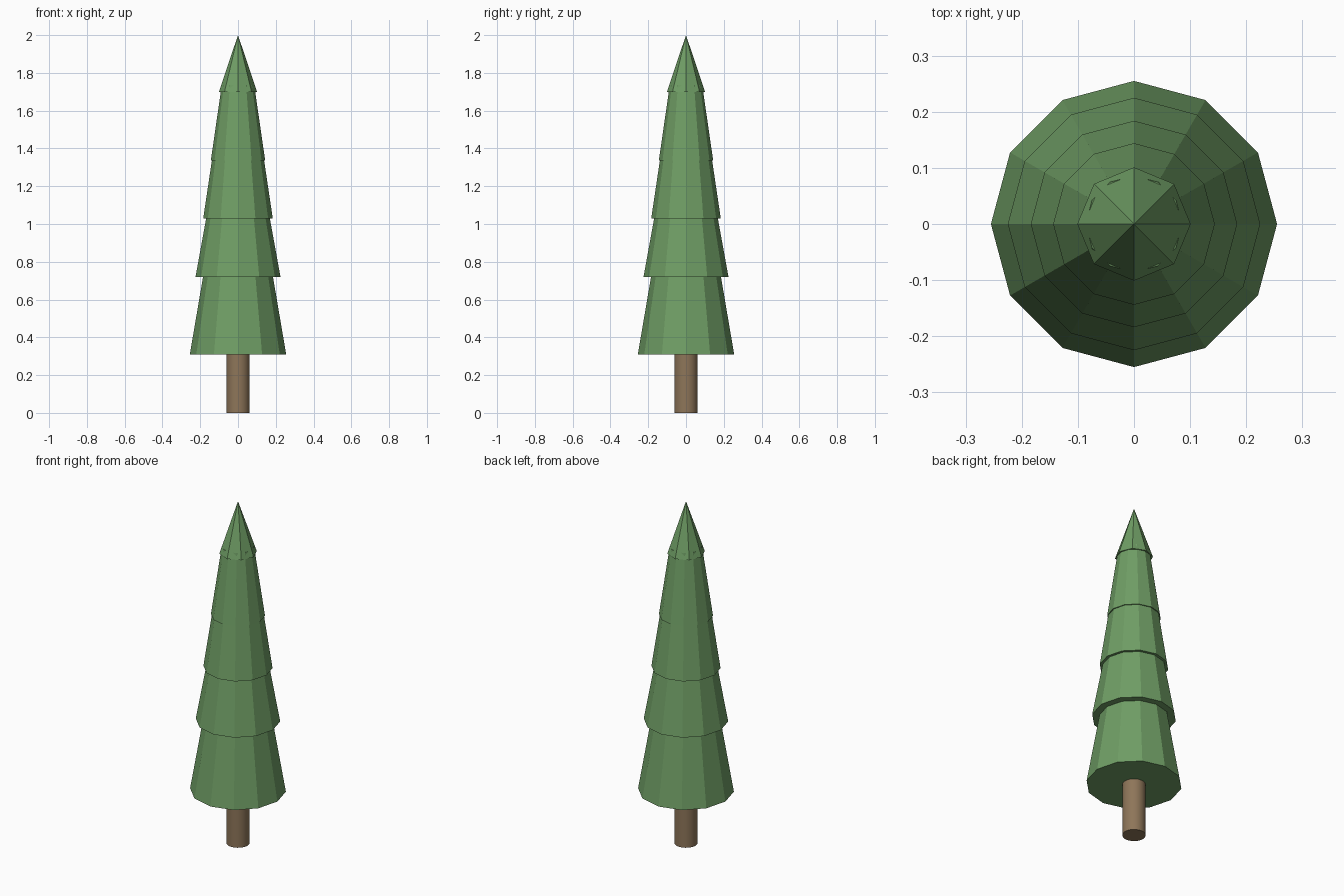
import bpy
from math import radians

if "Cube" in bpy.data.objects:
    bpy.data.objects.remove(bpy.data.objects["Cube"])


def paint(obj, name, color):
    mat = bpy.data.materials.get(name) or bpy.data.materials.new(name)
    mat.diffuse_color = color
    mat.use_nodes = True
    mat.node_tree.nodes["Principled BSDF"].inputs["Base Color"].default_value = mat.diffuse_color
    obj.data.materials.append(mat)


def tapered(name, sides, z0, r0, z1, r1):
    bpy.ops.mesh.primitive_cone_add(vertices=sides, radius1=r0, radius2=r1,
                                    depth=z1 - z0, location=(0, 0, (z0 + z1) / 2))
    obj = bpy.context.object
    obj.name = name
    return obj


GREEN = (0.16, 0.34, 0.13, 1)
BROWN = (0.27, 0.18, 0.1, 1)

# round smooth trunk
trunk = tapered("trunk", 24, 0, 0.062, 0.4, 0.062)
bpy.ops.object.shade_smooth_by_angle(angle=radians(40))
paint(trunk, "bark", BROWN)

# overlapping twelve-sided foliage tiers: z bottom, radius, z top, radius
tiers = [(0.31, 0.255, 0.75, 0.18),
         (0.72, 0.225, 1.06, 0.163),
         (1.03, 0.184, 1.365, 0.134),
         (1.335, 0.144, 1.735, 0.086)]
for i, (z0, r0, z1, r1) in enumerate(tiers, 1):
    paint(tapered(f"foliage_tier_{i}", 12, z0, r0, z1, r1), "foliage", GREEN)

# eight-sided pointed tip
paint(tapered("foliage_tip", 8, 1.7, 0.101, 2.0, 0), "foliage", GREEN)
